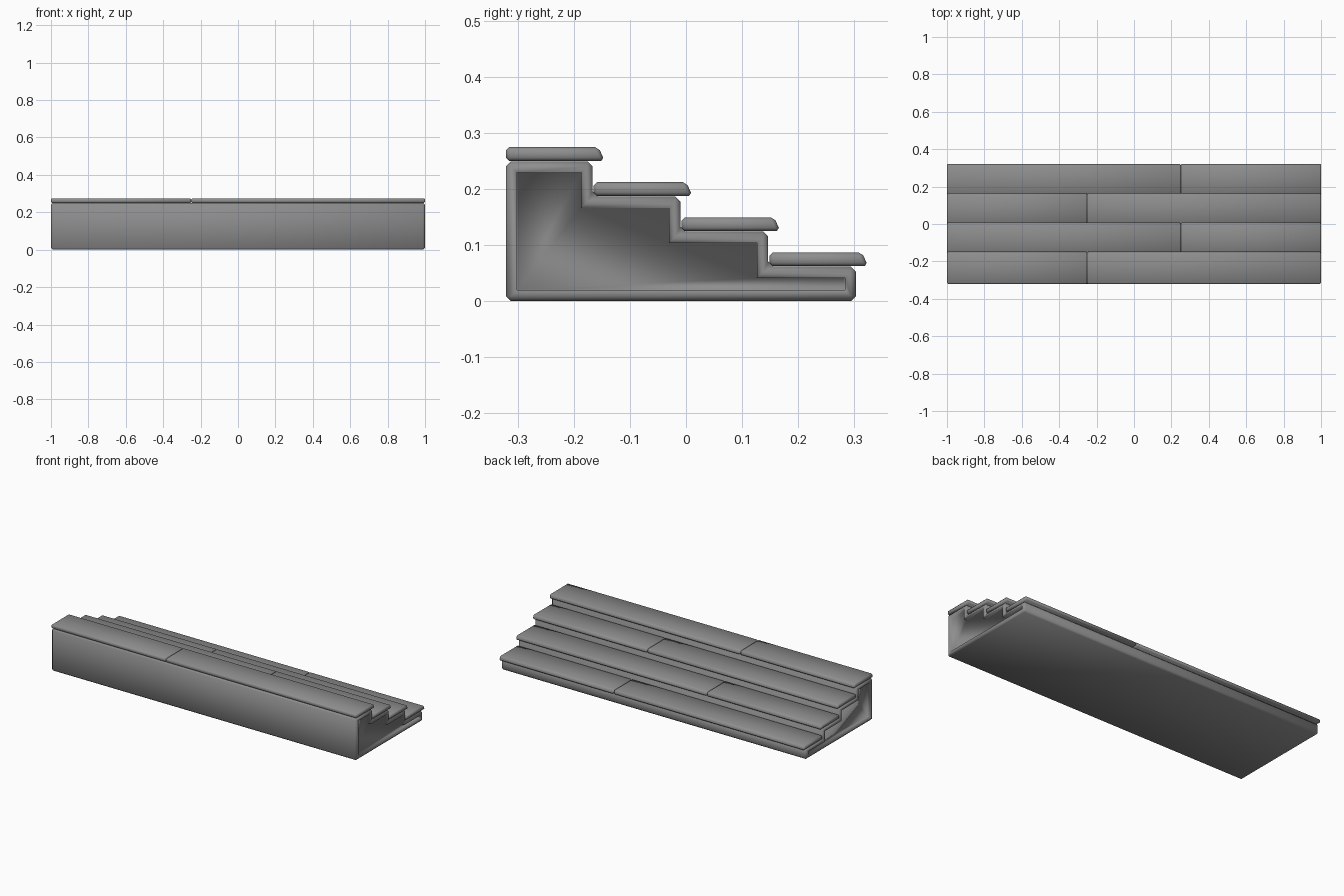
import bpy, bmesh

if "Cube" in bpy.data.objects:
    bpy.data.objects.remove(bpy.data.objects["Cube"])

STEPS = 4
RISE, RUN = 0.0625, 0.1565
BACK_Y = -0.321     # tall side of the staircase
BODY_X = 0.999      # half width of the body

dark = bpy.data.materials.new("dark_grey")
dark.diffuse_color = (0.27, 0.27, 0.27, 1)
dark.use_nodes = True
dark.node_tree.nodes["Principled BSDF"].inputs["Base Color"].default_value = dark.diffuse_color


def prism(profile, x0, x1):
    """Extrude a (y, z) profile along x into a new bmesh."""
    bm = bmesh.new()
    face = bm.faces.new([bm.verts.new((x0, y, z)) for y, z in profile])
    ext = bmesh.ops.extrude_face_region(bm, geom=[face])
    moved = [g for g in ext["geom"] if isinstance(g, bmesh.types.BMVert)]
    bmesh.ops.translate(bm, verts=moved, vec=(x1 - x0, 0, 0))
    bmesh.ops.recalc_face_normals(bm, faces=bm.faces)
    return bm


def chamfer(bm, edges, width):
    bmesh.ops.bevel(bm, geom=edges, offset=width, offset_type='OFFSET',
                    segments=1, profile=0.5, affect='EDGES', clamp_overlap=True)


def finish(name, bm):
    bm.normal_update()
    mesh = bpy.data.meshes.new(name)
    bm.to_mesh(mesh)
    bm.free()
    for p in mesh.polygons:
        p.use_smooth = True
    mesh.materials.append(dark)
    obj = bpy.data.objects.new(name, mesh)
    bpy.context.collection.objects.link(obj)
    return obj


# Stepped body: stair profile, chamfered outside edges, recessed end panels
front = BACK_Y + STEPS * RUN - 0.002
profile = [(BACK_Y, 0), (front, 0)]
for i in range(STEPS):
    top = (i + 1) * RISE - 0.001
    profile += [(front - i * RUN, top)]
    profile += [(front - (i + 1) * RUN, top)] if i < STEPS - 1 else [(BACK_Y, top)]

bm = prism(profile, -BODY_X, BODY_X)
outer = list(bm.edges)
ends = [f for f in bm.faces if abs(f.normal.x) > 0.9]
bmesh.ops.inset_individual(bm, faces=ends, thickness=0.02, use_even_offset=True)
bmesh.ops.inset_individual(bm, faces=ends, thickness=0.0005, depth=-0.02,
                           use_even_offset=True)
chamfer(bm, [e for e in outer if e.is_valid], 0.009)
finish("stair_body", bm)

# Treads: two planks per step with a sloped nose, joints alternating sides
for i in range(STEPS):
    y = BACK_Y + i * RUN
    z = (STEPS - i) * RISE
    split = -0.25 if i % 2 == 0 else 0.25
    section = [(y, z), (y + 0.176, z), (y + 0.165, z + 0.0245), (y, z + 0.0245)]
    for side, x0, x1 in (("left", -1, split), ("right", split, 1)):
        bm = prism(section, x0, x1)
        chamfer(bm, list(bm.edges), 0.006)
        finish(f"tread_{i + 1}_{side}", bm)
